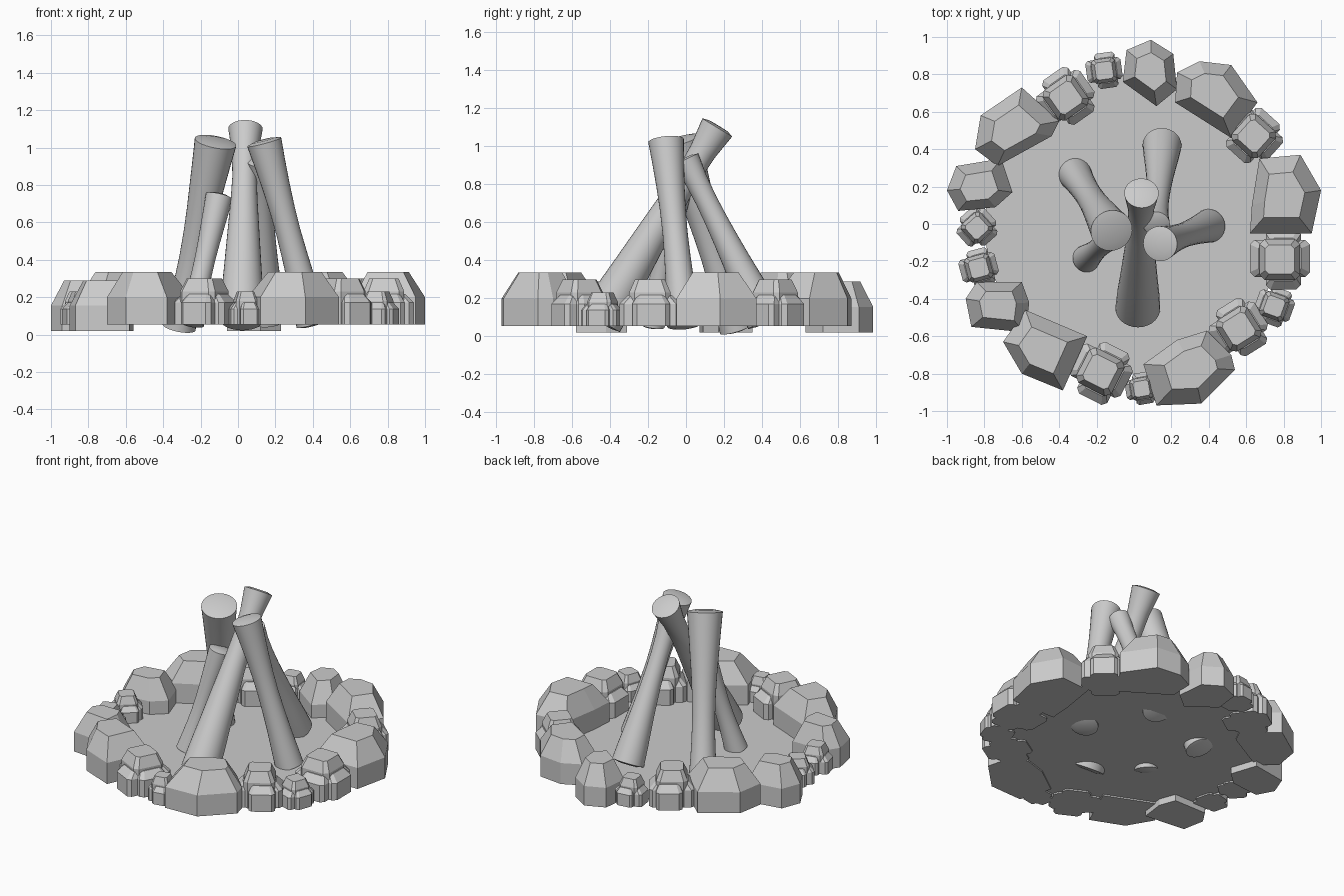
import bpy, bmesh
from math import sin, cos, pi, radians
from mathutils import Vector

if "Cube" in bpy.data.objects:
    bpy.data.objects.remove(bpy.data.objects["Cube"])


def finish(bm, name, smooth=False):
    bmesh.ops.recalc_face_normals(bm, faces=bm.faces)
    me = bpy.data.meshes.new(name)
    bm.to_mesh(me)
    bm.free()
    ob = bpy.data.objects.new(name, me)
    bpy.context.collection.objects.link(ob)
    if smooth:
        bpy.ops.object.select_all(action='DESELECT')
        ob.select_set(True)
        bpy.context.view_layer.objects.active = ob
        bpy.ops.object.shade_smooth_by_angle(angle=radians(40))
    return ob


def loft(bm, rings):
    """Bridge equal-length rings of points and cap both ends."""
    vs = [[bm.verts.new(p) for p in ring] for ring in rings]
    n = len(vs[0])
    for a, b in zip(vs, vs[1:]):
        for i in range(n):
            j = (i + 1) % n
            bm.faces.new((a[i], a[j], b[j], b[i]))
    bm.faces.new(vs[0][::-1])
    bm.faces.new(vs[-1])


def block(bm, outline, base, shoulder, top, inset):
    """Straight walls up to the shoulder, then a chamfer to a flat top."""
    cx = sum(p[0] for p in outline) / len(outline)
    cy = sum(p[1] for p in outline) / len(outline)
    rings = []
    for z, s in ((base, 1), (shoulder, 1), (top, inset)):
        rings.append([(cx + (x - cx) * s, cy + (y - cy) * s, z) for x, y in outline])
    loft(bm, rings)


def log(name, foot, head, radii):
    """Waisted log; radii are spaced evenly from foot to head."""
    foot, head = Vector(foot), Vector(head)
    axis = (head - foot).normalized()
    u = axis.cross(Vector((0, 1, 0))).normalized()
    v = axis.cross(u)
    n = 28
    stations = [(foot - axis * 0.01, radii[0] * 0.6)]
    stations += [(foot.lerp(head, i / (len(radii) - 1)), r) for i, r in enumerate(radii)]
    stations += [(head + axis * 0.01, radii[-1] * 0.6)]
    bm = bmesh.new()
    loft(bm, [[c + (u * cos(2 * pi * k / n) + v * sin(2 * pi * k / n)) * r
               for k in range(n)] for c, r in stations])
    finish(bm, name, True)


def rubble(name, cx, cy, angle, size, top):
    """Small stone made of overlapping chamfered blocks."""
    bm = bmesh.new()
    ca, sa = cos(radians(angle)), sin(radians(angle))
    low = 0.055 + (top - 0.055) * 0.66
    for ox, oy, w, d, t in ((0, 0.02, 1, 0.62, low), (0.06, 0, 0.58, 1, low),
                            (0, 0, 0.68, 0.68, top)):
        w, d = w * size / 2, d * size / 2
        c = 0.25 * min(w, d)
        pts = [(w, -d + c), (w, d - c), (w - c, d), (c - w, d),
               (-w, d - c), (-w, c - d), (c - w, -d), (w - c, -d)]
        pts = [(x + ox * size, y + oy * size) for x, y in pts]
        pts = [(cx + x * ca - y * sa, cy + x * sa + y * ca) for x, y in pts]
        block(bm, pts, 0.055, 0.055 + (t - 0.055) * 0.72, t, 0.72)
    finish(bm, name)


# ground disc inside the ring
bm = bmesh.new()
bmesh.ops.create_circle(bm, cap_ends=True, segments=32, radius=0.8)
bmesh.ops.translate(bm, verts=bm.verts, vec=(0, 0, 0.065))
finish(bm, "ground_disc")

# leaning logs
log("log_front", (0.02, -0.45, 0.085), (0.04, 0.165, 1.1),
    (0.12, 0.113, 0.102, 0.092, 0.082, 0.072, 0.065, 0.071, 0.092))
log("log_back", (0.15, 0.42, 0.085), (0.12, 0.0, 0.93),
    (0.104, 0.095, 0.084, 0.074, 0.066, 0.06, 0.057, 0.06, 0.072))
log("log_right", (0.40, -0.01, 0.06), (0.14, -0.105, 1.03),
    (0.09, 0.082, 0.074, 0.069, 0.066, 0.068, 0.074, 0.083, 0.094))
log("log_left", (-0.315, 0.265, 0.04), (-0.12, -0.035, 1.03),
    (0.09, 0.08, 0.074, 0.072, 0.075, 0.082, 0.092, 0.102, 0.113))
log("log_short", (-0.255, -0.185, 0.06), (-0.1, -0.05, 0.74),
    (0.074, 0.066, 0.059, 0.055, 0.055, 0.058, 0.063, 0.068, 0.073))

# big stones of the ring
big = [
    [(0.35, 0.87), (0.23, 0.81), (0.22, 0.65), (0.52, 0.46), (0.66, 0.65), (0.52, 0.85)],
    [(0.63, 0.10), (0.62, -0.05), (0.95, -0.05), (1.0, 0.18), (0.89, 0.37), (0.67, 0.35)],
    [(0.05, -0.75), (0.12, -0.97), (0.36, -0.96), (0.54, -0.78), (0.52, -0.70),
     (0.39, -0.57), (0.23, -0.62)],
    [(-0.58, -0.46), (-0.70, -0.63), (-0.60, -0.80), (-0.38, -0.89), (-0.25, -0.60)],
    [(-0.60, 0.73), (-0.82, 0.58), (-0.85, 0.40), (-0.73, 0.31), (-0.44, 0.47), (-0.40, 0.55)],
]
for i, pts in enumerate(big):
    bm = bmesh.new()
    block(bm, pts, 0.055, 0.2, 0.335, 0.58)
    finish(bm, f"big_stone_{i + 1}")

# medium stones, set a little lower
medium = [
    [(0.09, 0.985), (-0.04, 0.93), (-0.06, 0.76), (0.12, 0.63), (0.23, 0.72), (0.21, 0.91)],
    [(-0.90, -0.40), (-0.87, -0.55), (-0.58, -0.58), (-0.56, -0.42), (-0.60, -0.31), (-0.84, -0.31)],
    [(-1.0, 0.18), (-0.94, 0.07), (-0.74, 0.09), (-0.65, 0.17), (-0.71, 0.35), (-0.95, 0.31)],
]
for i, pts in enumerate(medium):
    bm = bmesh.new()
    block(bm, pts, 0.02, 0.155, 0.29, 0.58)
    finish(bm, f"medium_stone_{i + 1}")

# rubble between the big stones: x, y, angle, size, top
rubble_spots = [
    (0.78, -0.19, 0, 0.32, 0.30), (0.56, -0.56, 32, 0.29, 0.30),
    (-0.18, -0.79, -27, 0.31, 0.30), (-0.365, 0.675, 35, 0.29, 0.30),
    (0.64, 0.47, 48, 0.28, 0.30), (0.75, -0.44, -20, 0.20, 0.23),
    (0.04, -0.88, 10, 0.17, 0.23), (-0.83, -0.235, 15, 0.20, 0.23),
    (-0.84, -0.02, 42, 0.20, 0.23), (-0.16, 0.82, 8, 0.19, 0.23),
]
for i, spot in enumerate(rubble_spots):
    rubble(f"rubble_stone_{i + 1}", *spot)
